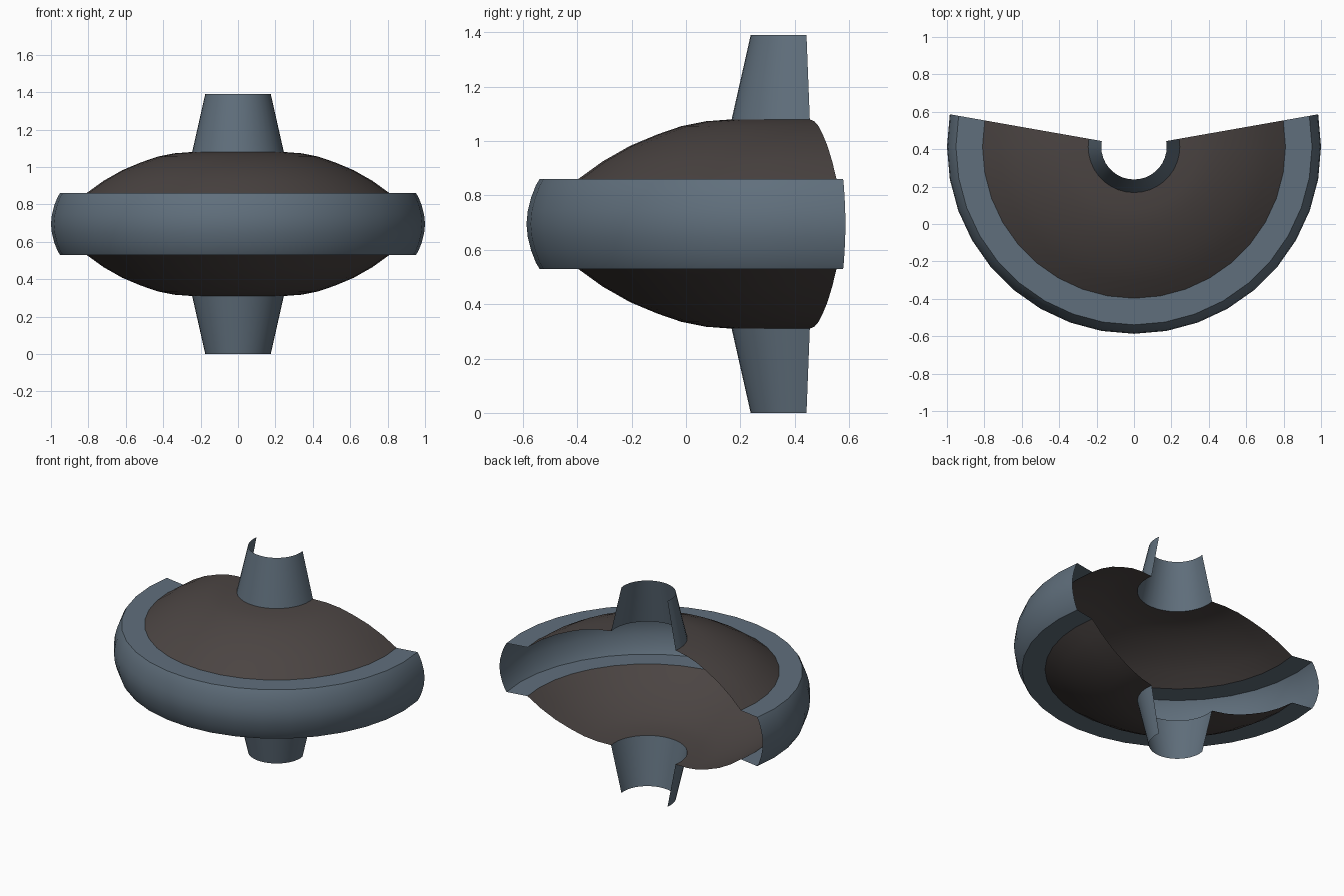
import bpy, bmesh, math

if "Cube" in bpy.data.objects:
    bpy.data.objects.remove(bpy.data.objects["Cube"])

AXIS_Y = 0.413     # revolve axis position in y
MID_Z = 0.695      # mirror plane height
STEPS = 20         # 10 degree steps over a 200 degree sweep


def material(name, rgb):
    m = bpy.data.materials.new(name)
    m.diffuse_color = (*rgb, 1.0)
    m.use_nodes = True
    m.node_tree.nodes["Principled BSDF"].inputs["Base Color"].default_value = m.diffuse_color
    return m


steel = material("blue grey", (0.117, 0.159, 0.202))
brown = material("dark brown", (0.070, 0.058, 0.055))


def revolve(name, profile, mat):
    """Sweep an open (radius, z) profile 200 degrees around the vertical axis."""
    bm = bmesh.new()
    rings = []
    for i in range(STEPS + 1):
        a = math.radians(-190 + 10 * i)
        rings.append([bm.verts.new((r * math.cos(a), AXIS_Y + r * math.sin(a), z))
                      for r, z in profile])
    for a, b in zip(rings, rings[1:]):
        for k in range(len(profile) - 1):
            bm.faces.new((a[k], a[k + 1], b[k + 1], b[k]))
    mesh = bpy.data.meshes.new(name)
    bm.to_mesh(mesh)
    bm.free()
    mesh.materials.append(mat)
    obj = bpy.data.objects.new(name, mesh)
    bpy.context.collection.objects.link(obj)
    bpy.ops.object.select_all(action='DESELECT')
    obj.select_set(True)
    bpy.context.view_layer.objects.active = obj
    bpy.ops.object.shade_smooth_by_angle(angle=math.radians(30))
    return obj


def flip(profile):
    """Mirror a profile about the mid height, keeping it running bottom to top."""
    return [(r, 2 * MID_Z - z) for r, z in reversed(profile)]


# Profiles run upwards along the outside, so faces point outwards
neck = [(0.245, 1.08), (0.175, 1.39)]
dome = [(0.81, 0.86), (0.72, 0.925), (0.62, 0.982), (0.52, 1.024),
        (0.43, 1.055), (0.34, 1.073), (0.245, 1.08)]
rim_top = [(1.0, MID_Z), (0.995, 0.745), (0.982, 0.795), (0.965, 0.838),
           (0.952, 0.86), (0.81, 0.86)]

# Tapered necks and domed shells, above and below
for label, prof, mat in (("neck", neck, steel), ("dome", dome, brown)):
    revolve("upper_" + label, [(r, z) for r, z in prof], mat)
    revolve("lower_" + label, flip(prof), mat)

# Bulging rim band with flat ledges
revolve("rim_band", flip(rim_top)[:-1] + rim_top, steel)
